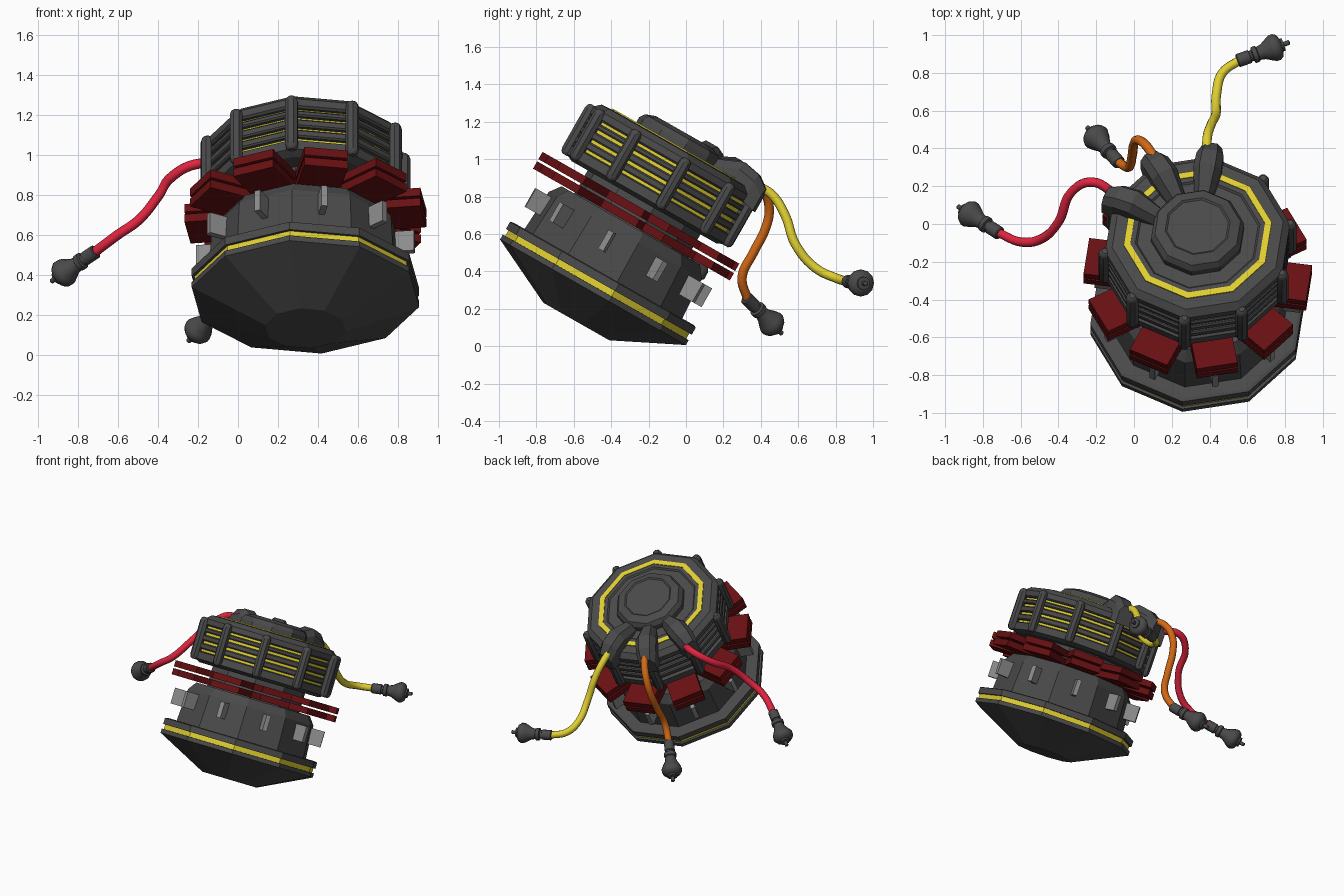
import bpy, bmesh, math
from mathutils import Matrix, Vector

if "Cube" in bpy.data.objects:
    bpy.data.objects.remove(bpy.data.objects["Cube"])


def mat(name, r, g, b):
    m = bpy.data.materials.new(name)
    m.diffuse_color = (r, g, b, 1)
    m.use_nodes = True
    m.node_tree.nodes["Principled BSDF"].inputs["Base Color"].default_value = m.diffuse_color
    return m


DARK = mat("dark_grey", .068, .068, .068)
GREY = mat("mid_grey", .26, .26, .26)
MAROON = mat("maroon", .14, .005, .006)
YELLOW = mat("yellow", .74, .62, .03)
RED = mat("cable_red", .75, .018, .05)
ORANGE = mat("cable_orange", .65, .14, .008)

# Tilted frame of the main body: origin in the lower flange, local z = body axis
BODY = Matrix.Translation((.337, -.4975, .2885)) @ Matrix.Rotation(math.radians(-29.6), 4, 'X')
A0 = -8          # angle of the first corner, measured from the front (-y) towards +x


def finish(bm, name, material, matrix=None, smooth=False):
    bmesh.ops.recalc_face_normals(bm, faces=bm.faces)
    if matrix is not None:
        bm.transform(matrix)
    me = bpy.data.meshes.new(name)
    bm.to_mesh(me)
    bm.free()
    me.materials.append(material)
    ob = bpy.data.objects.new(name, me)
    bpy.context.collection.objects.link(ob)
    if smooth:
        bpy.ops.object.select_all(action='DESELECT')
        ob.select_set(True)
        bpy.context.view_layer.objects.active = ob
        bpy.ops.object.shade_smooth_by_angle(angle=math.radians(40))
    return ob


def add_lathe(bm, profile, n, start=0, closed=False, matrix=None):
    """Rings of n corners from (radius, height) pairs; capped, or closed as a ring."""
    rings = []
    for r, z in profile:
        ring = []
        for i in range(n):
            a = math.radians(start) + 2 * math.pi * i / n
            p = Vector((r * math.sin(a), -r * math.cos(a), z))
            ring.append(bm.verts.new(matrix @ p if matrix else p))
        rings.append(ring)
    pairs = list(zip(rings, rings[1:])) + ([(rings[-1], rings[0])] if closed else [])
    for a, b in pairs:
        for i in range(n):
            j = (i + 1) % n
            bm.faces.new((a[i], a[j], b[j], b[i]))
    if not closed:
        bm.faces.new(rings[0])
        bm.faces.new(rings[-1])


def body_part(name, material, *profiles, closed=False):
    bm = bmesh.new()
    for p in profiles:
        add_lathe(bm, p, 10, A0, closed)
    return finish(bm, name, material, BODY)


def spin(deg):
    """Local frame whose -y points out at the given angle from the front."""
    return Matrix.Rotation(math.radians(deg), 4, 'Z')


def band(r0, r1, z0, z1, c=.008):
    return [(r0, z0), (r1 - c, z0), (r1, z0 + c), (r1, z1 - c), (r1 - c, z1), (r0, z1)]


# Lower bowl with flange, yellow groove and upper flange
body_part("bowl", DARK, [(.205, -.18), (.577, 0), (.577, .03), (.5, .032)])
body_part("flange_stripe", YELLOW, [(.562, .028), (.562, .066)])
body_part("upper_flange", DARK, [(.577, .064), (.577, .108), (.56, .114), (.4, .114)])

# Lower body and neck
body_part("lower_body", DARK, [(.49, .112), (.475, .35), (.43, .41), (.2, .41)])
body_part("neck", DARK, [(.35, .40), (.35, .58)])

# Radial fins on the lower body and two layers of plates above it
fins, plates = bmesh.new(), bmesh.new()
for k in range(10):
    turn = spin(A0 + 18 + 36 * k)
    bmesh.ops.create_cube(fins, size=1, matrix=turn @ Matrix.Translation((0, -.48, .275))
                          @ Matrix.Diagonal((.032, .14, .115, 1)))
    for z in (.439, .497):
        bmesh.ops.create_cube(plates, size=1, matrix=turn @ Matrix.Translation((0, -.445, z))
                              @ Matrix.Diagonal((.22, .30, .045, 1)))
finish(fins, "fins", GREY, BODY)
finish(plates, "plates", MAROON, BODY)

# Drum: yellow core between dark bands, with a bevelled lid
body_part("drum_core", YELLOW, [(.468, .57), (.468, .85)])
body_part("drum_base", DARK, [(.2, .553), (.45, .553), (.495, .575), (.495, .625), (.48, .632), (.2, .632)])
body_part("drum_bands", DARK, band(.44, .495, .648, .69), band(.44, .495, .708, .75), band(.44, .495, .768, .80),
          closed=True)
body_part("drum_lid", DARK, [(.2, .815), (.485, .815), (.497, .825), (.497, .862), (.46, .895),
                             (.335, .903), (.325, .893), (.2, .893)])
body_part("lid_stripe", YELLOW, [(.362, .897), (.398, .897), (.398, .906), (.362, .906)], closed=True)
body_part("top_cap", DARK, [(.25, .885), (.25, .935), (.23, .965), (.175, .985), (.165, .978), (.1, .978)])

# Upright rounded bars on the drum corners
bars = bmesh.new()
for k in range(10):
    m = spin(A0 + 36 * k) @ Matrix.Translation((0, -.498, 0))
    add_lathe(bars, [(.016, .565), (.028, .575), (.034, .595), (.034, .84), (.028, .86), (.016, .87)], 8, 22.5,
              matrix=m)
finish(bars, "drum_bars", DARK, BODY, smooth=True)


# Cable outlets: chamfered blocks lofted through sections (radius, half width, bottom, top)
outlets = bmesh.new()
for deg in (172, 208, 244):
    turn, loops = spin(deg), []
    for r, w, z0, z1 in ((.20, .045, .87, .935), (.37, .075, .86, 1.005), (.47, .072, .82, .985), (.54, .055, .80, .935)):
        sec = [(-w, z0), (w, z0), (w, z1 - .045), (w * .55, z1), (-w * .55, z1), (-w, z1 - .045)]
        loops.append([outlets.verts.new(turn @ Vector((x, -r, z))) for x, z in sec])
    for a, b in zip(loops, loops[1:]):
        for i in range(6):
            j = (i + 1) % 6
            outlets.faces.new((a[i], a[j], b[j], b[i]))
    outlets.faces.new(loops[0])
    outlets.faces.new(loops[-1])
finish(outlets, "cable_outlets", DARK, BODY)


# Cables with a plug on each end
PLUG = [(.030, -.015), (.036, -.01), (.036, .06), (.030, .063), (.030, .075), (.044, .08), (.044, .105), (.036, .11),
        (.042, .14), (.066, .185), (.072, .20), (.072, .22), (.06, .24), (.035, .25), (.035, .262), (.013, .264),
        (.013, .295), (.006, .30)]


def cable(name, material, points, tip):
    cu = bpy.data.curves.new(name, 'CURVE')
    cu.dimensions = '3D'
    cu.bevel_depth = .025
    cu.bevel_resolution = 2
    cu.resolution_u = 6
    cu.use_fill_caps = True
    sp = cu.splines.new('BEZIER')
    sp.bezier_points.add(len(points) - 1)
    for bp, p in zip(sp.bezier_points, points):
        bp.co = p
        bp.handle_left_type = bp.handle_right_type = 'AUTO'
    cu.materials.append(material)
    ob = bpy.data.objects.new(name, cu)
    bpy.context.collection.objects.link(ob)
    bpy.ops.object.select_all(action='DESELECT')
    ob.select_set(True)
    bpy.context.view_layer.objects.active = ob
    bpy.ops.object.convert(target='MESH')
    bpy.ops.object.shade_smooth_by_angle(angle=math.radians(60))
    start = Vector(points[-1])
    d = Vector(tip) - start
    m = Matrix.Translation(start) @ d.to_track_quat('Z', 'Y').to_matrix().to_4x4()
    bm = bmesh.new()
    add_lathe(bm, [(r, z * d.length / .30) for r, z in PLUG], 12)
    finish(bm, name + "_plug", DARK, m, smooth=True)


cable("yellow_cable", YELLOW, [(.386, .40, .85), (.388, .46, .81), (.41, .53, .70), (.434, .585, .545),
                               (.437, .69, .42), (.468, .80, .365), (.56, .868, .345)], (.825, .963, .335))
cable("orange_cable", ORANGE, [(.11, .35, .88), (.06, .42, .82), (.02, .445, .73), (0, .425, .63),
                               (-.01, .36, .50), (-.03, .30, .37), (-.085, .33, .25)], (-.25, .515, .065))
cable("red_cable", RED, [(-.10, .16, .95), (-.22, .222, .95), (-.33, .17, .89), (-.40, .01, .79),
                         (-.50, -.083, .67), (-.60, -.095, .60), (-.72, -.045, .51)], (-.935, .095, .365))
